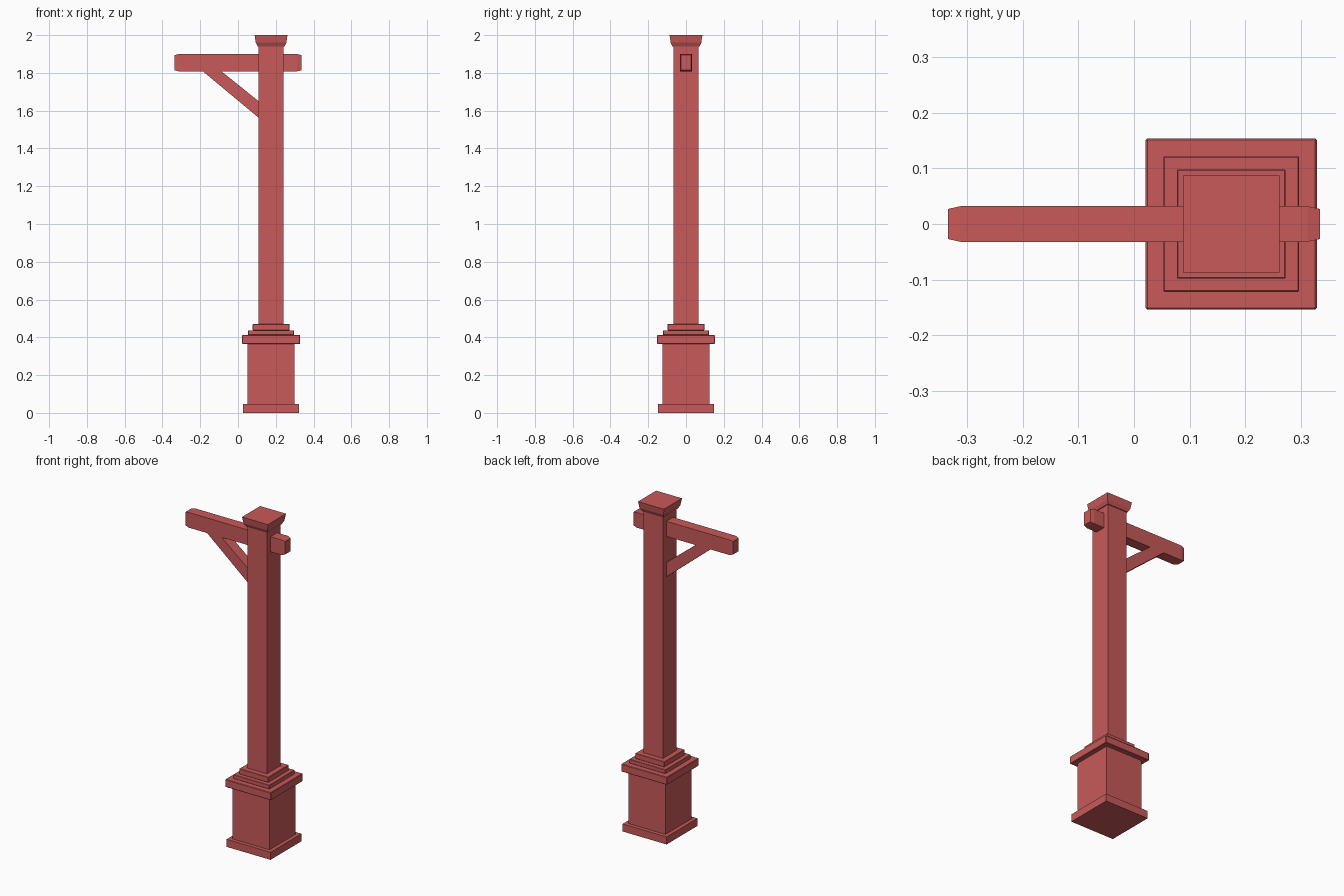
import bpy
import bmesh

if "Cube" in bpy.data.objects:
    bpy.data.objects.remove(bpy.data.objects["Cube"], do_unlink=True)

POST_X = 0.175
RED = (0.58, 0.1, 0.1, 1)

paint = bpy.data.materials.new("faded_red")
paint.use_nodes = True
paint.diffuse_color = RED
paint.node_tree.nodes["Principled BSDF"].inputs["Base Color"].default_value = RED


def loft(name, rings, bevel=0):
    """Join matching rings of points into a closed solid."""
    bm = bmesh.new()
    loops = [[bm.verts.new(p) for p in ring] for ring in rings]
    n = len(loops[0])
    for a, b in zip(loops, loops[1:]):
        for i in range(n):
            j = (i + 1) % n
            bm.faces.new((a[i], a[j], b[j], b[i]))
    bm.faces.new(loops[0])
    bm.faces.new(loops[-1])
    bmesh.ops.recalc_face_normals(bm, faces=bm.faces)
    mesh = bpy.data.meshes.new(name)
    bm.to_mesh(mesh)
    bm.free()
    mesh.materials.append(paint)
    obj = bpy.data.objects.new(name, mesh)
    bpy.context.collection.objects.link(obj)
    if bevel:
        mod = obj.modifiers.new("soft_edges", "BEVEL")
        mod.width = bevel
        mod.segments = 1
    return obj


CORNERS = ((-1, -1), (1, -1), (1, 1), (-1, 1))


def square_stack(name, levels, bevel=0):
    """Square tier around the post axis from (half width, height) levels."""
    return loft(name, [[(POST_X + sx * h, sy * h, z) for sx, sy in CORNERS]
                       for h, z in levels], bevel)


# Pedestal tiers and post
square_stack("base_plinth", [(0.148, 0), (0.148, 0.046)])
square_stack("pedestal", [(0.125, 0.046), (0.125, 0.365)])
square_stack("pedestal_slab", [(0.154, 0.365), (0.154, 0.412)], 0.003)
square_stack("lower_step", [(0.122, 0.412), (0.122, 0.437)], 0.002)
square_stack("upper_step", [(0.098, 0.437), (0.098, 0.47)], 0.002)
square_stack("post", [(0.066, 0.47), (0.066, 1.945)])

# Flared cap
square_stack("post_cap", [(0.071, 1.94), (0.081, 1.96), (0.087, 2.0)])

# Cross beam with chamfered ends
sections = [(-0.335, 0.027, 0.04), (-0.312, 0.032, 0.046),
            (0.312, 0.032, 0.046), (0.335, 0.027, 0.04)]
loft("cross_beam", [[(x, sy * w, 1.854 + sz * h) for sy, sz in CORNERS]
                    for x, w, h in sections])

# Diagonal brace under the arm
brace = [(-0.188, 1.81), (0.112, 1.56), (0.112, 1.648), (-0.09, 1.81)]
loft("diagonal_brace", [[(x, y, z) for x, z in brace] for y in (-0.032, 0.032)])
